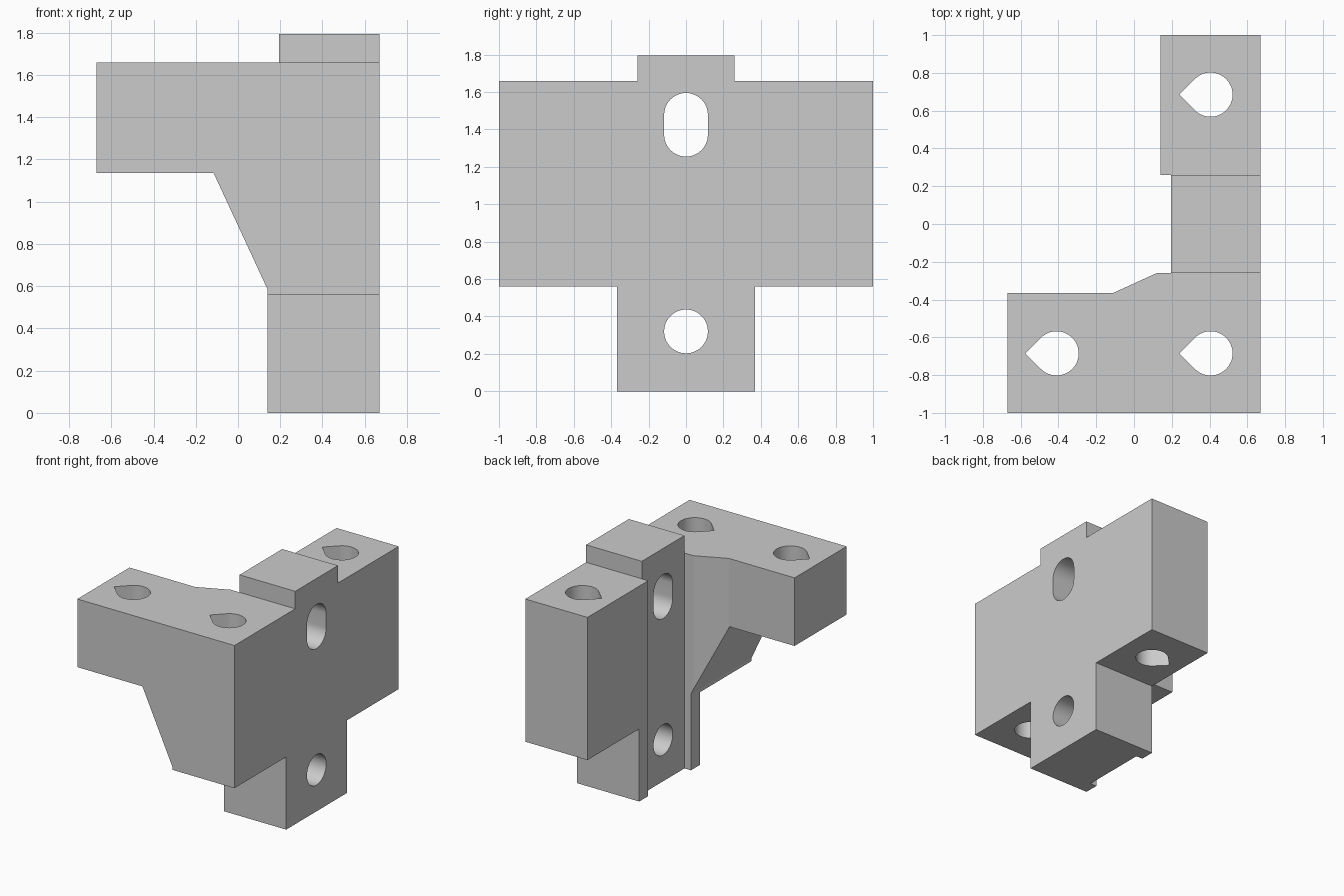
import bpy, bmesh, math

if "Cube" in bpy.data.objects:
    bpy.data.objects.remove(bpy.data.objects["Cube"], do_unlink=True)

grey = bpy.data.materials.new("plain grey")
grey.use_nodes = True
tone = (0.6, 0.6, 0.6, 1)
grey.diffuse_color = tone
grey.node_tree.nodes["Principled BSDF"].inputs["Base Color"].default_value = tone


def prism(name, outline, axis, low, high):
    """Extrude a 2D outline along x (outline y, z), y (x, z) or z (x, y)."""
    place = {"x": lambda a, b: (low, a, b),
             "y": lambda a, b: (a, low, b),
             "z": lambda a, b: (a, b, low)}[axis]
    bm = bmesh.new()
    base = bm.faces.new([bm.verts.new(place(a, b)) for a, b in outline])
    side = bmesh.ops.extrude_face_region(bm, geom=[base])["geom"]
    shift = [high - low if axis == k else 0 for k in "xyz"]
    bmesh.ops.translate(bm, vec=shift,
                        verts=[v for v in side if isinstance(v, bmesh.types.BMVert)])
    bmesh.ops.recalc_face_normals(bm, faces=bm.faces)
    mesh = bpy.data.meshes.new(name)
    bm.to_mesh(mesh)
    bm.free()
    obj = bpy.data.objects.new(name, mesh)
    bpy.context.collection.objects.link(obj)
    mesh.materials.append(grey)
    return obj


def combine(target, other, operation):
    mod = target.modifiers.new(operation.lower(), "BOOLEAN")
    mod.operation, mod.solver, mod.object = operation, "EXACT", other
    bpy.context.view_layer.objects.active = target
    bpy.ops.object.modifier_apply(modifier=mod.name)
    bpy.data.objects.remove(other, do_unlink=True)


def arc(cx, cy, r, start, end, steps):
    return [(cx + r * math.cos(math.radians(start + (end - start) * i / steps)),
             cy + r * math.sin(math.radians(start + (end - start) * i / steps)))
            for i in range(steps + 1)]


# Upright wall with the foot below and the tab on top
half = [(0.37, 0), (0.37, 0.56), (1, 0.56), (1, 1.66), (0.26, 1.66), (0.26, 1.795)]
bracket = prism("bracket", half + [(-y, z) for y, z in reversed(half)], "x", 0.14, 0.67)

# Full-height groove in the wall
groove = [(0, -0.26), (0.195, -0.26), (0.195, 0.26), (0, 0.26)]
combine(bracket, prism("groove_cutter", groove, "z", -0.1, 2), "DIFFERENCE")

# Side arm with sloping gusset, chamfered where it meets the wall
arm = prism("arm", [(-0.67, 1.66), (-0.67, 1.135), (-0.115, 1.135), (0.14, 0.585),
                    (0.3, 0.585), (0.3, 1.66)], "y", -1, -0.26)
relief = [(-0.8, -0.365), (-0.11, -0.365), (0.12, -0.26), (0.12, 0), (-0.8, 0)]
combine(arm, prism("relief_cutter", relief, "z", 0, 2), "DIFFERENCE")
combine(bracket, arm, "UNION")

# Vertical teardrop holes
R = 0.117
for cx, cy in ((0.405, 0.685), (0.405, -0.685), (-0.41, -0.685)):
    drop = arc(cx, cy, R, -135, 135, 36) + [(cx - R * math.sqrt(2), cy)]
    combine(bracket, prism("hole_cutter", drop, "z", -0.1, 2), "DIFFERENCE")

# Round hole and slot through the wall
round_hole = arc(0, 0.32, R, 0, 360, 48)[:-1]
slot = arc(0, 1.478, R, 0, 180, 24) + arc(0, 1.372, R, 180, 360, 24)
for outline in (round_hole, slot):
    combine(bracket, prism("hole_cutter", outline, "x", -0.1, 1), "DIFFERENCE")

# Smooth hole walls, crisp edges
bpy.ops.object.select_all(action="DESELECT")
bracket.select_set(True)
bpy.context.view_layer.objects.active = bracket
bpy.ops.object.shade_smooth_by_angle(angle=math.radians(20))
